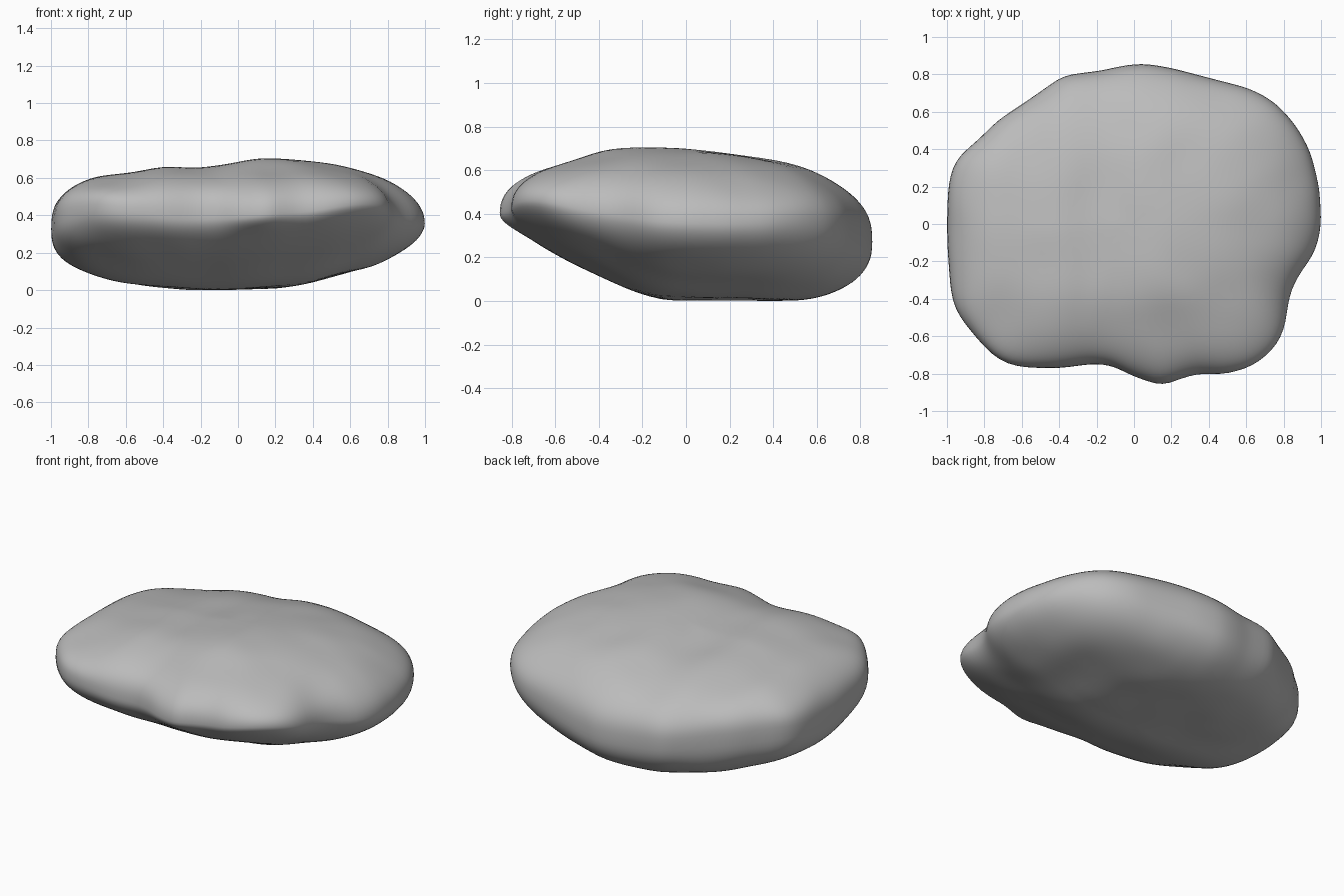
import bpy
import bmesh
import math
from mathutils import Vector, noise

default_cube = bpy.data.objects.get("Cube")
if default_cube:
    bpy.data.objects.remove(default_cube, do_unlink=True)

SEGMENTS = 144
RINGS = 56

# Plan outline of the boulder, counter-clockwise from the left side
OUTLINE = [
    (1, 0), (.99, .2), (.94, .4), (.86, .54), (.75, .66), (.62, .73),
    (.35, .8), (.2, .84), (.05, .865), (-.08, .85), (-.15, .83), (-.38, .8),
    (-.55, .68), (-.73, .56), (-.84, .45), (-.95, .36), (-.99, .25),
    (-1, .1), (-1, -.1), (-.98, -.37), (-.95, -.47), (-.83, -.62),
    (-.73, -.72), (-.62, -.76), (-.4, -.765), (-.22, -.74), (-.12, -.75),
    (0, -.81), (.15, -.86), (.22, -.83), (.35, -.79), (.48, -.8),
    (.63, -.755), (.74, -.67), (.8, -.57), (.83, -.37), (.87, -.28),
    (.97, -.14),
]

# Height profiles: crown across x, crown change along y, underside along y
CROWN_X = [(-.8, .69), (-.6, .66), (-.35, .69), (-.2, .665), (.1, .72), (.45, .735), (.8, .745)]
CROWN_Y = [(-.2, 0), (.2, -.03), (.5, -.045), (.8, -.08)]
BASE_Y = [(-.8, .23), (-.6, .15), (-.4, .1), (-.15, .015), (.2, .01), (.4, -.015), (.7, -.06)]


def height_at(profile, value):
    """Straight interpolation along a short profile."""
    if value <= profile[0][0]:
        return profile[0][1]
    for (a, za), (b, zb) in zip(profile, profile[1:]):
        if value <= b:
            return za + (zb - za) * (value - a) / (b - a)
    return profile[-1][1]


def soft_height(profile, value):
    """Profile height averaged over a small window to round its corners."""
    return sum(height_at(profile, value + step * .025) for step in range(-4, 5)) / 9


def bump(x, y, centre_x, centre_y, width_x, width_y):
    """Soft rounded bump used for dents and swellings."""
    return math.exp(-((x - centre_x) / width_x) ** 2 - ((y - centre_y) / width_y) ** 2)


def outline_radius(angle):
    """Distance from the centre to the outline in one direction."""
    direction = Vector((math.cos(angle), math.sin(angle)))
    for start, end in zip(OUTLINE, OUTLINE[1:] + OUTLINE[:1]):
        a, b = Vector(start), Vector(end)
        edge = b - a
        if direction.cross(a) <= 1e-6 and direction.cross(b) > 0 and direction.dot(a) > 0:
            return a.cross(edge) / direction.cross(edge)
    return 1.0


def averaged(values, reach):
    """Mean of each value and its neighbours around the loop."""
    count = len(values)
    return [sum(values[(i + k) % count] for k in range(-reach, reach + 1)) / (2 * reach + 1)
            for i in range(count)]


def crown_height(x, y):
    groove = bump(x + .1 * y * y, y, -.25, -.15, .09, .3)
    hollow = bump(x, y, .15, -.55, .2, .14)
    crown = soft_height(CROWN_X, x) + soft_height(CROWN_Y, y)
    return crown - .014 * groove - .02 * hollow


def base_height(x, y):
    return soft_height(BASE_Y, y) + .02 * max(0, min(1, (x - .2) / .4))


def rim_height(x, y):
    """Widest level of the body, lifted at the four corners."""
    corners = .25 * x * x * y * y
    return .34 - .07 * y + .02 * x + corners + .04 * bump(x, y, -.95, .35, .3, .3)


def surface_point(angle, rim_radius, core_radius, turn):
    """Point on the rounded body; turn runs from the crown to the underside."""
    across, along = math.cos(angle), math.sin(angle)
    upper = math.cos(turn) > 0
    # Blunt shoulders above, more tapered below
    if upper:
        power = 2 / (2.5 - .35 * across + .15 * along)
    else:
        power = 2 / (2.25 - .4 * across + .2 * along)
    share = math.sin(turn) ** power
    # The lobes of the outline fade out away from the rim
    reach = share * (core_radius + (rim_radius - core_radius) * share ** 4)
    x, y = reach * across, reach * along
    rim = rim_height(x, y)
    target = crown_height(x, y) if upper else base_height(x, y)
    point = Vector((x, y, rim + (target - rim) * abs(math.cos(turn)) ** power))
    point.z += .01 * noise.noise(point * 4)
    return point


# Boulder body: rings swept from the crown to the underside
angles = [math.tau * i / SEGMENTS for i in range(SEGMENTS)]
raw = [outline_radius(a) for a in angles]
columns = list(zip(angles, averaged(raw, 1), averaged(raw, 9)))

bm = bmesh.new()
top = bm.verts.new(surface_point(0, 0, 0, 0))
rings = []
for j in range(1, RINGS):
    turn = math.pi * j / RINGS
    rings.append([bm.verts.new(surface_point(*column, turn)) for column in columns])
bottom = bm.verts.new(surface_point(0, 0, 0, math.pi))

for i in range(SEGMENTS):
    k = (i + 1) % SEGMENTS
    bm.faces.new((top, rings[0][i], rings[0][k]))
    bm.faces.new((bottom, rings[-1][k], rings[-1][i]))
    for upper_ring, lower_ring in zip(rings, rings[1:]):
        bm.faces.new((upper_ring[i], lower_ring[i], lower_ring[k], upper_ring[k]))

# Soften the surface, then rest the boulder on the ground
for _ in range(2):
    bmesh.ops.smooth_vert(bm, verts=bm.verts, factor=.4,
                          use_axis_x=True, use_axis_y=True, use_axis_z=True)
low = Vector([min(v.co[n] for v in bm.verts) for n in range(3)])
high = Vector([max(v.co[n] for v in bm.verts) for n in range(3)])
middle = (low + high) / 2
for v in bm.verts:
    v.co -= Vector((middle.x, middle.y, low.z))
bmesh.ops.recalc_face_normals(bm, faces=bm.faces)

mesh = bpy.data.meshes.new("boulder")
bm.to_mesh(mesh)
bm.free()
boulder = bpy.data.objects.new("boulder", mesh)
bpy.context.collection.objects.link(boulder)

# Plain grey stone
stone = bpy.data.materials.new("stone_grey")
stone.use_nodes = True
colour = (.5, .5, .5, 1)
stone.diffuse_color = colour
stone.node_tree.nodes["Principled BSDF"].inputs["Base Color"].default_value = colour
mesh.materials.append(stone)
mesh.shade_smooth()
